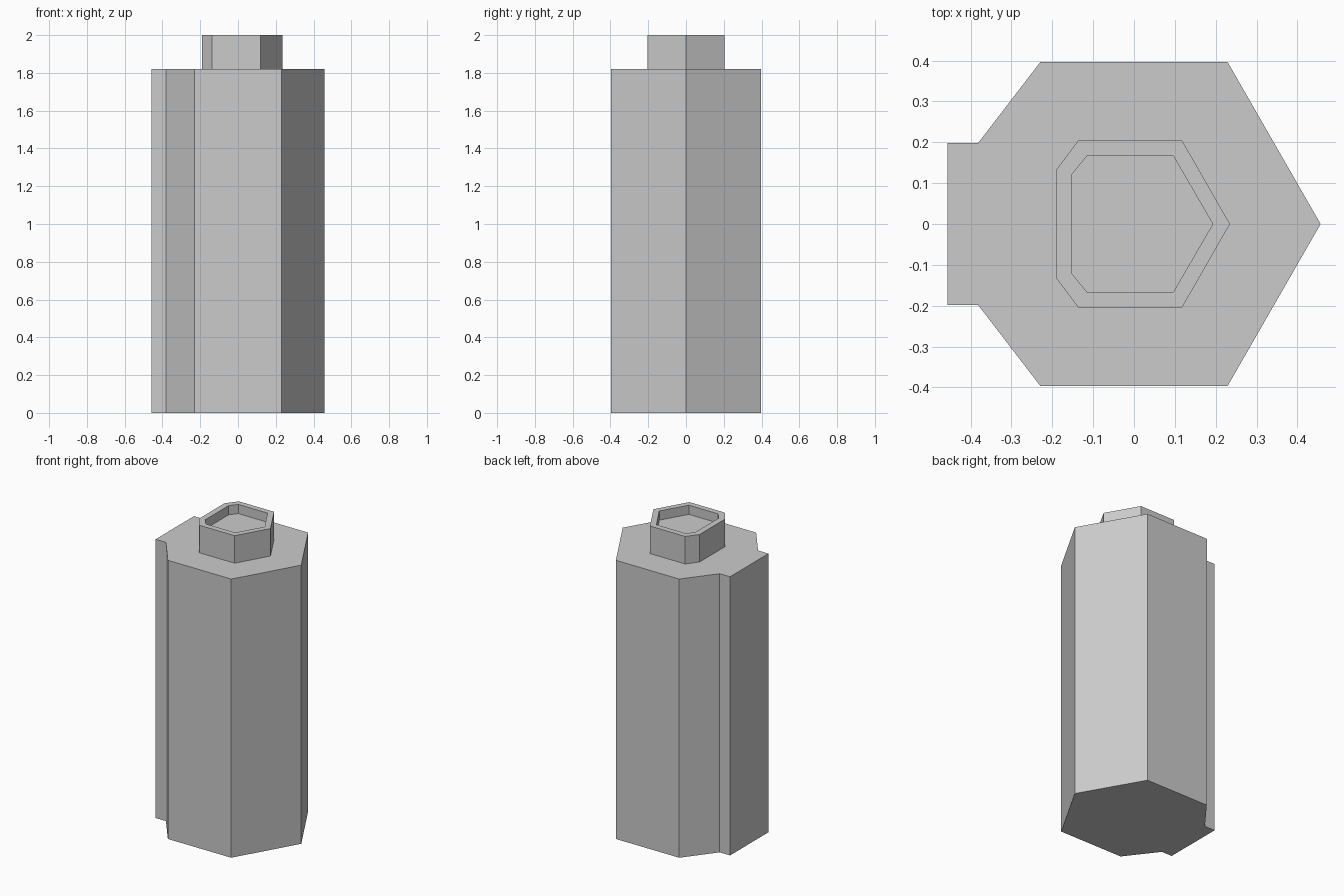
import bpy, bmesh

if "Cube" in bpy.data.objects:
    bpy.data.objects.remove(bpy.data.objects["Cube"])


def mirrored(half):
    """Full outline from a front tip and its +y half, mirrored across y = 0."""
    return half + [(x, -y) for x, y in reversed(half[1:])]


def loft(name, sections):
    """Solid through a series of (outline, z) rings, closed at both ends."""
    bm = bmesh.new()
    rings = [[bm.verts.new((x, y, z)) for x, y in outline] for outline, z in sections]
    for low, high in zip(rings, rings[1:]):
        n = len(low)
        for i in range(n):
            j = (i + 1) % n
            bm.faces.new((low[i], low[j], high[j], high[i]))
    bm.faces.new(rings[0][::-1])
    bm.faces.new(rings[-1])
    bmesh.ops.recalc_face_normals(bm, faces=bm.faces)
    mesh = bpy.data.meshes.new(name)
    bm.to_mesh(mesh)
    bm.free()
    obj = bpy.data.objects.new(name, mesh)
    bpy.context.collection.objects.link(obj)
    return obj


# Main body: hexagonal column with a flat spine on the -x side
body = mirrored([(0.457, 0), (0.229, 0.397), (-0.229, 0.397), (-0.382, 0.198), (-0.457, 0.198)])
loft("body", [(body, 0), (body, 1.82)])

# Neck: small faceted collar with a shallow recess in its top
outer = mirrored([(0.235, 0), (0.118, 0.204), (-0.137, 0.204), (-0.191, 0.132)])
inner = mirrored([(0.193, 0), (0.096, 0.167), (-0.115, 0.167), (-0.152, 0.121)])
loft("neck", [(outer, 1.81), (outer, 2), (inner, 2), (inner, 1.94)])
